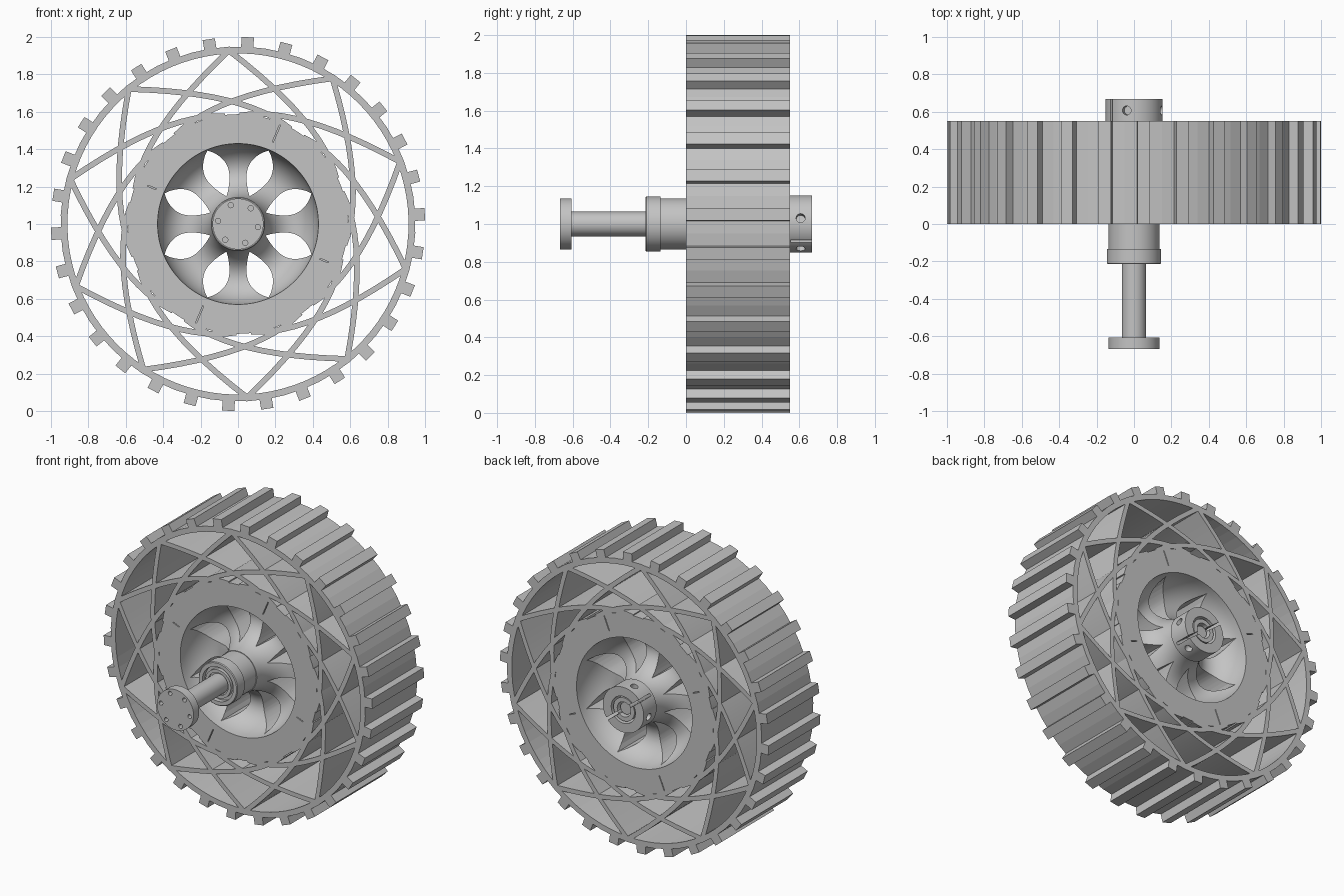
import bpy
import bmesh
from math import sin, cos, pi, radians, hypot
from mathutils import Matrix, Vector

cube = bpy.data.objects.get("Cube")
if cube:
    bpy.data.objects.remove(cube, do_unlink=True)

WIDTH = 0.55      # the wheel runs from y = 0 to y = WIDTH
CENTRE_Z = 1.0

grey = bpy.data.materials.new("light_grey")
grey.use_nodes = True
grey.diffuse_color = (0.55, 0.55, 0.55, 1)
grey.node_tree.nodes["Principled BSDF"].inputs["Base Color"].default_value = (0.55, 0.55, 0.55, 1)


def polar(r, angle, side=0.0):
    """Point in the wheel plane, shifted sideways from the radius."""
    return (r * cos(angle) - side * sin(angle), r * sin(angle) + side * cos(angle))


def make_object(name, bm):
    bmesh.ops.recalc_face_normals(bm, faces=bm.faces)
    mesh = bpy.data.meshes.new(name)
    bm.to_mesh(mesh)
    bm.free()
    mesh.materials.append(grey)
    obj = bpy.data.objects.new(name, mesh)
    bpy.context.collection.objects.link(obj)
    return obj


def smooth(obj, angle=30):
    obj.data.shade_smooth()
    obj.data.set_sharp_from_angle(angle=radians(angle))


def lathe(name, profile, segments=96):
    """Turn a closed (radius, y) profile around the axle."""
    bm = bmesh.new()
    rings = []
    for i in range(segments):
        a = 2 * pi * i / segments
        rings.append([bm.verts.new((r * cos(a), y, CENTRE_Z + r * sin(a))) for r, y in profile])
    n = len(profile)
    for i in range(segments):
        p, q = rings[i], rings[(i + 1) % segments]
        for j in range(n):
            k = (j + 1) % n
            bm.faces.new((p[j], q[j], q[k], p[k]))
    bmesh.ops.remove_doubles(bm, verts=bm.verts, dist=0.00001)
    return make_object(name, bm)


def band(bm, left, right, y0, y1, closed=False):
    """Extrude the strip between two matching paths in the wheel plane."""
    rows = [[bm.verts.new((x, y, CENTRE_Z + z)) for x, z in path]
            for path, y in ((left, y0), (right, y0), (right, y1), (left, y1))]
    n = len(left)
    for i in range(n if closed else n - 1):
        k = (i + 1) % n
        for a, b in zip(rows, rows[1:] + rows[:1]):
            bm.faces.new((a[i], a[k], b[k], b[i]))
    if not closed:
        bm.faces.new([row[0] for row in rows])
        bm.faces.new([row[-1] for row in rows])


def prism(bm, outline, y0, y1):
    front = [bm.verts.new((x, y0, CENTRE_Z + z)) for x, z in outline]
    back = [bm.verts.new((x, y1, CENTRE_Z + z)) for x, z in outline]
    bm.faces.new(front)
    bm.faces.new(back)
    for i in range(len(outline)):
        k = (i + 1) % len(outline)
        bm.faces.new((front[i], front[k], back[k], back[i]))


def bar(r0, r1, angle, half):
    """Outline of a straight radial slot."""
    return [polar(r0, angle, -half), polar(r1, angle, -half),
            polar(r1, angle, half), polar(r0, angle, half)]


def cut(obj, bm):
    """Subtract the shapes in bm from obj and discard them."""
    cutter = make_object("cutter", bm)
    cutter.hide_render = True
    mod = obj.modifiers.new("cut", "BOOLEAN")
    mod.operation = "DIFFERENCE"
    mod.solver = "EXACT"
    mod.object = cutter
    bpy.context.view_layer.objects.active = obj
    bpy.ops.object.modifier_apply(modifier=mod.name)
    bpy.data.objects.remove(cutter, do_unlink=True)


# Tread: thin rim with thirty square lugs
outer, inner = [], []
for i in range(30):
    a = radians(3 + 12 * i)
    for r, side in ((0.947, -0.033), (1.0, -0.033), (1.0, 0.033), (0.947, 0.033)):
        p = polar(r, a, side)
        outer.append(p)
        s = 0.912 / hypot(*p)
        inner.append((p[0] * s, p[1] * s))
    mid = a + radians(6)
    outer.append(polar(0.949, mid))
    inner.append(polar(0.912, mid))
bm = bmesh.new()
band(bm, outer, inner, 0, WIDTH, closed=True)
make_object("tread_rim", bm)

# Flexible spokes: pairs of mirrored curved walls from ten points on the rim
start, control, end = Vector((0.928, 0)), Vector((0.52, 0.48)), Vector((0.217, 0.538))
bm = bmesh.new()
for i in range(10):
    a = radians(21 + 36 * i)
    for mirror in (1, -1):
        left, right = [], []
        for j in range(13):
            t = j / 12
            p = start * (1 - t) ** 2 + control * 2 * t * (1 - t) + end * t * t
            d = ((control - start) * (1 - t) + (end - control) * t).normalized()
            normal = Vector((-d.y, d.x)) * 0.015
            for path, q in ((left, p + normal), (right, p - normal)):
                path.append(polar(q.x, a, q.y * mirror))
        band(bm, left, right, 0, WIDTH)
smooth(make_object("curved_spokes", bm), 20)

# Wheel centre: flat ring and a web hollowed on both sides
STEPS = 16
front_dish = [(0.285 - 0.145 * cos(pi * i / STEPS), 0.2 * sin(pi * i / STEPS))
              for i in range(STEPS + 1)]
back_dish = [(r, WIDTH - y) for r, y in reversed(front_dish)]
hub = lathe("wheel_centre", [(0.05, 0)] + front_dish + [(0.587, 0), (0.587, WIDTH)]
            + back_dish + [(0.05, WIDTH)], 128)
bm = bmesh.new()
for i in range(8):
    a = radians(22.5 + 45 * i)
    ts = [j / 14 for j in range(15)]
    widths = [0.066 * sin(pi * t ** 1.15) ** 0.8 if 0 < t < 1 else 0 for t in ts]
    one_side = [polar(0.16 + 0.265 * t, a, w) for t, w in zip(ts, widths)]
    other_side = [polar(0.16 + 0.265 * t, a, -w) for t, w in zip(ts, widths)][1:-1]
    prism(bm, one_side + other_side[::-1], -0.1, WIDTH + 0.1)
# Fine slots in the flat ring
for angle, r1 in ((67, 0.575), (157, 0.525), (247, 0.575), (337, 0.525)):
    for y in (0, WIDTH):
        prism(bm, bar(0.475, r1, radians(angle), 0.003), y - 0.015, y + 0.015)
cut(hub, bm)
smooth(hub)

# Axle tube, bearing collar and shaft
smooth(lathe("hub_tube", [(0, -0.14), (0.136, -0.14), (0.136, 0.1), (0, 0.1)], 64))
smooth(lathe("bearing_collar", [(0, -0.2), (0.075, -0.2), (0.075, -0.212), (0.095, -0.212),
                                (0.095, -0.185), (0.115, -0.185), (0.115, -0.215),
                                (0.14, -0.215), (0.145, -0.21), (0.145, -0.135), (0, -0.135)], 64))
smooth(lathe("shaft", [(0, -0.62), (0.065, -0.62), (0.065, -0.1), (0, -0.1)], 64))

# Mounting flange with six bolt holes
flange = lathe("shaft_flange", [(0, -0.667), (0.136, -0.667), (0.136, -0.607), (0, -0.607)], 64)
bm = bmesh.new()
for i in range(6):
    cx, cz = polar(0.108, radians(51 + 60 * i))
    hole = [polar(0.014, 2 * pi * j / 16) for j in range(16)]
    prism(bm, [(cx + x, cz + z) for x, z in hole], -0.69, -0.63)
cut(flange, bm)
smooth(flange)

# Split clamp collar on the back, with radial screw holes
collar = lathe("clamp_collar", [(0.09, WIDTH - 0.02), (0.152, WIDTH - 0.02), (0.152, 0.667),
                                (0.09, 0.667)], 64)
bm = bmesh.new()
prism(bm, bar(-0.2, 0.2, radians(143), 0.009), WIDTH + 0.002, 0.7)
for angle in (12, 105, 192, 300):
    a = radians(angle)
    x, z = polar(0.15, a)
    aim = Vector((cos(a), 0, sin(a))).to_track_quat("Z", "Y").to_matrix().to_4x4()
    bmesh.ops.create_cone(bm, cap_ends=True, segments=20, radius1=0.024, radius2=0.024, depth=0.08,
                          matrix=Matrix.Translation((x, 0.607, CENTRE_Z + z)) @ aim)
cut(collar, bm)
smooth(collar)

# Hollow shaft end inside the collar
shaft_end = lathe("shaft_end", [(0.05, 0.5), (0.078, 0.5), (0.078, 0.66), (0.05, 0.66)], 64)
bm = bmesh.new()
prism(bm, bar(-0.2, 0.2, radians(143), 0.009), WIDTH + 0.002, 0.7)
cut(shaft_end, bm)
smooth(shaft_end)
smooth(lathe("shaft_core", [(0, 0.5), (0.04, 0.5), (0.04, 0.64), (0, 0.64)], 48))
smooth(lathe("hub_back_plate", [(0, 0.4), (0.1, 0.4), (0.1, WIDTH + 0.002), (0, WIDTH + 0.002)], 48))
